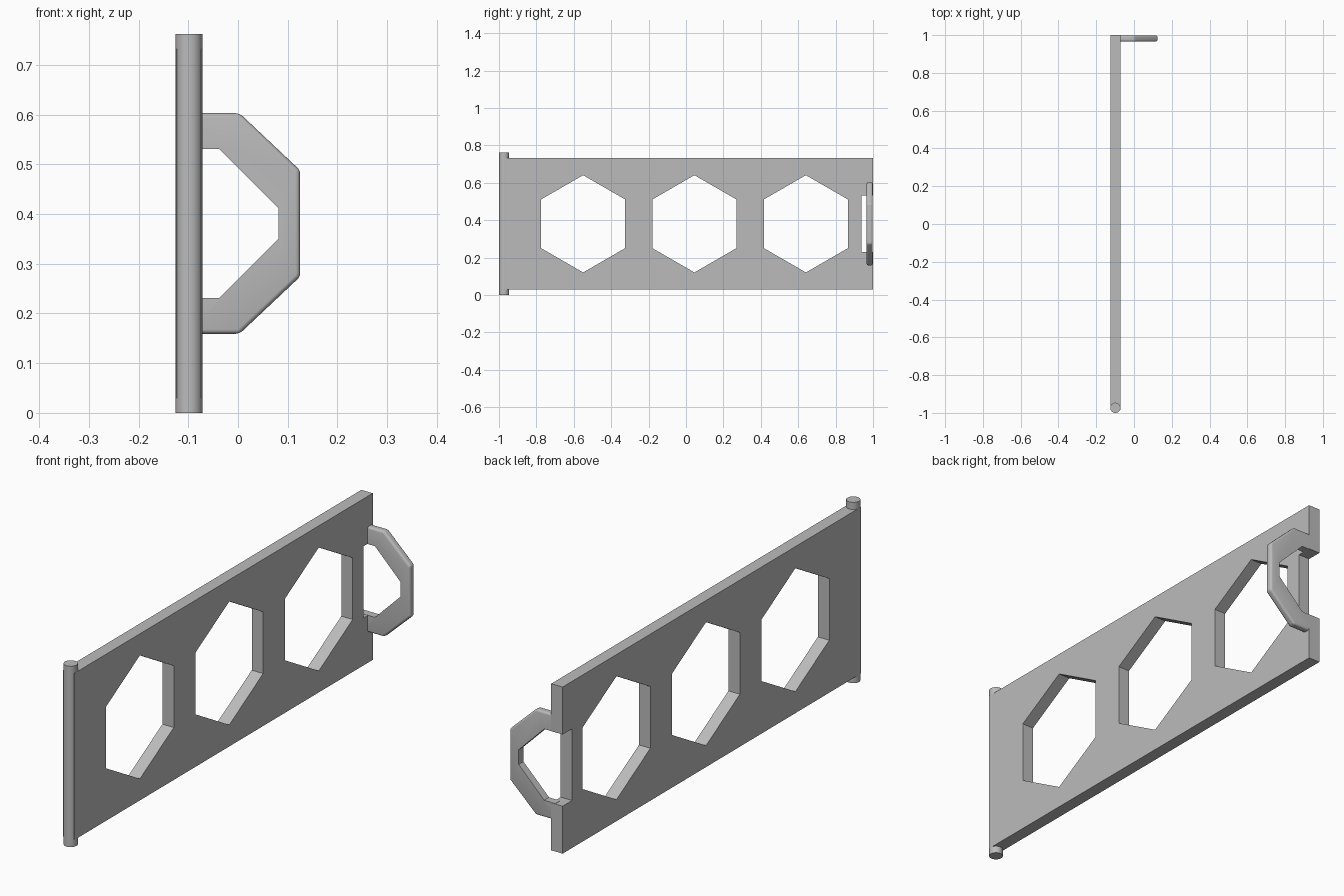
import bpy, bmesh, math
from mathutils import Vector

if "Cube" in bpy.data.objects:
    bpy.data.objects.remove(bpy.data.objects["Cube"], do_unlink=True)

grey = bpy.data.materials.new("plain_grey")
grey.use_nodes = True
COLOUR = (0.5, 0.5, 0.5, 1)
grey.diffuse_color = COLOUR
grey.node_tree.nodes["Principled BSDF"].inputs["Base Color"].default_value = COLOUR


def prism(name, points, depth, bevel_test=None, width=0.0):
    """Extrude a closed outline along depth, rounding the edges that pass the test."""
    bm = bmesh.new()
    face = bm.faces.new([bm.verts.new(p) for p in points])
    ext = bmesh.ops.extrude_face_region(bm, geom=[face])
    moved = [v for v in ext["geom"] if isinstance(v, bmesh.types.BMVert)]
    bmesh.ops.translate(bm, verts=moved, vec=depth)
    bmesh.ops.recalc_face_normals(bm, faces=bm.faces)
    if bevel_test:
        edges = [e for e in bm.edges if bevel_test(e)]
        bmesh.ops.bevel(bm, geom=edges, offset=width, segments=4, profile=0.5, affect="EDGES")
    mesh = bpy.data.meshes.new(name)
    bm.to_mesh(mesh)
    bm.free()
    obj = bpy.data.objects.new(name, mesh)
    bpy.context.collection.objects.link(obj)
    mesh.materials.append(grey)
    return obj


def activate(obj):
    bpy.ops.object.select_all(action="DESELECT")
    obj.select_set(True)
    bpy.context.view_layer.objects.active = obj


MID_Z = 0.381
PIN_X, PIN_R = -0.0985, 0.027
LEFT, RIGHT = PIN_X - 0.0265, PIN_X + 0.0265

# Gate panel with a grip notch in its back edge
outline = [(-0.985, 0.03), (1, 0.03), (1, 0.23), (0.937, 0.23),
           (0.937, 0.532), (1, 0.532), (1, 0.732), (-0.985, 0.732)]
panel = prism("gate_panel", [(LEFT, y, z) for y, z in outline], (RIGHT - LEFT, 0, 0))

# Three hexagonal openings
for y in (-0.55, 0.045, 0.641):
    hexagon = [(LEFT - 0.1, y + 0.26 * math.sin(a), MID_Z + 0.26 * math.cos(a))
               for a in (math.radians(60 * i) for i in range(6))]
    cutter = prism("opening_cutter", hexagon, (0.25, 0, 0))
    cutter.hide_render = True
    activate(panel)
    cut = panel.modifiers.new("opening", "BOOLEAN")
    cut.operation, cut.solver, cut.object = "DIFFERENCE", "EXACT", cutter
    bpy.ops.object.modifier_apply(modifier=cut.name)
    bpy.data.objects.remove(cutter, do_unlink=True)

# Hinge pin
bpy.ops.mesh.primitive_cylinder_add(vertices=48, radius=PIN_R, depth=0.762,
                                    location=(PIN_X, -1 + PIN_R, MID_Z))
pin = bpy.context.object
pin.name = "hinge_pin"
pin.data.materials.append(grey)
bpy.ops.object.shade_smooth_by_angle(angle=math.radians(30))

# Angular pull handle, mirrored about its middle height
outer = [(-0.09, 0.222), (0.003, 0.222), (0.125, 0.107)]
inner = [(0.081, 0.031), (-0.038, 0.15), (-0.09, 0.15)]


def mirrored(half):
    return [(x, MID_Z + z) for x, z in half] + [(x, MID_Z - z) for x, z in reversed(half)]


loop = mirrored(outer) + mirrored(inner[::-1])[::-1]
# The inner contour runs back up from the lower arm to the upper arm
loop = mirrored(outer) + [(x, MID_Z - z) for x, z in reversed(inner)] \
    + [(x, MID_Z + z) for x, z in inner]
outer_points = [Vector(p) for p in mirrored(outer)]


def on_outer(vert):
    return any((Vector((vert.co.x, vert.co.z)) - p).length < 1e-4 for p in outer_points)


def outer_edge(edge):
    a, b = edge.verts
    at_root = a.co.x < -0.08 and b.co.x < -0.08
    return on_outer(a) and on_outer(b) and not at_root


handle = prism("pull_handle", [(x, 0.966, z) for x, z in loop], (0, 0.032, 0), outer_edge, 0.009)
activate(handle)
bpy.ops.object.shade_smooth_by_angle(angle=math.radians(30))
